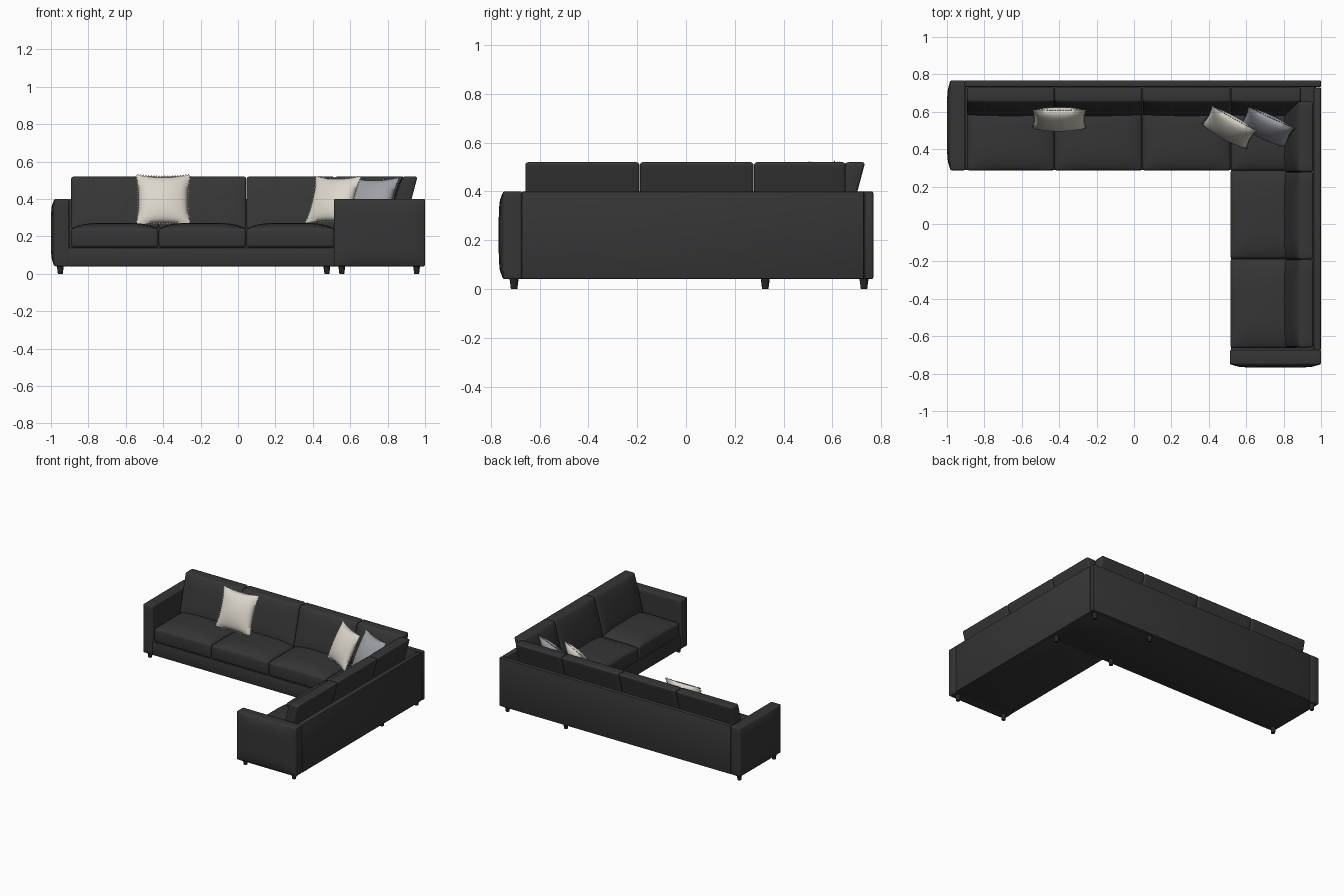
import bpy, bmesh, math
from mathutils import Vector, Matrix

if "Cube" in bpy.data.objects:
    bpy.data.objects.remove(bpy.data.objects["Cube"])


def material(name, rgb):
    m = bpy.data.materials.new(name)
    m.use_nodes = True
    m.diffuse_color = (*rgb, 1)
    m.node_tree.nodes["Principled BSDF"].inputs["Base Color"].default_value = (*rgb, 1)
    return m


CHARCOAL = material("charcoal fabric", (0.036, 0.036, 0.037))
BLACK = material("black legs", (0.02, 0.02, 0.02))
CREAM = material("cream fabric", (0.72, 0.68, 0.60))
GREY = material("blue grey fabric", (0.34, 0.35, 0.38))


def finish(bm, name, mat, angle=35):
    bmesh.ops.recalc_face_normals(bm, faces=bm.faces)
    mesh = bpy.data.meshes.new(name)
    bm.to_mesh(mesh)
    bm.free()
    mesh.materials.append(mat)
    for p in mesh.polygons:
        p.use_smooth = True
    mesh.set_sharp_from_angle(angle=math.radians(angle))
    obj = bpy.data.objects.new(name, mesh)
    bpy.context.collection.objects.link(obj)
    return obj


def bevel_corners(bm, width, segments=3):
    bmesh.ops.recalc_face_normals(bm, faces=bm.faces)
    edges = [e for e in bm.edges if e.calc_face_angle(0) > 0.7]
    bmesh.ops.bevel(bm, geom=edges, offset=width, segments=segments,
                    profile=0.5, affect='EDGES', clamp_overlap=True)


def box(name, lo, hi, width=0.005):
    bm = bmesh.new()
    bmesh.ops.create_cube(bm, size=1)
    lo, hi = Vector(lo), Vector(hi)
    for v in bm.verts:
        v.co = (lo + hi) / 2 + v.co * (hi - lo)
    bevel_corners(bm, width, 2)
    return finish(bm, name, CHARCOAL)


def puff(name, origin, u_axis, v_axis, w_axis, crown, width, power=4):
    """Slab spanned by three axes, with a domed face at the end of w."""
    o, U, V, W = map(Vector, (origin, u_axis, v_axis, w_axis))
    n = 10
    bm = bmesh.new()
    bmesh.ops.create_grid(bm, x_segments=n, y_segments=n, size=1)
    out = bmesh.ops.extrude_face_region(bm, geom=bm.faces[:])
    domed = {g for g in out["geom"] if isinstance(g, bmesh.types.BMVert)}
    for v in bm.verts:
        a, b = v.co.x, v.co.y
        p = o + U * (a + 1) / 2 + V * (b + 1) / 2
        if v in domed:
            p += W + W.normalized() * crown * (1 - abs(a) ** power) * (1 - abs(b) ** power)
        v.co = p
    bevel_corners(bm, width)
    return finish(bm, name, CHARCOAL, 50)


# Base frames and outer panels
box("long_base", (-0.91, 0.288, 0.04), (0.97, 0.74, 0.14))
box("short_base", (0.518, -0.69, 0.04), (0.97, 0.30, 0.14))
box("back_panel", (-0.905, 0.732, 0.04), (1.0, 0.768, 0.40), 0.007)
box("side_panel", (0.96, -0.675, 0.04), (1.0, 0.73, 0.40), 0.007)

# Arms with softly domed outer faces
puff("right_arm", (-0.902, 0.287, 0.04), (0, 0.481, 0), (0, 0, 0.36),
     (-0.08, 0, 0), 0.018, 0.008, 6)
puff("front_arm", (0.512, -0.673, 0.04), (0.488, 0, 0), (0, 0, 0.36),
     (0, -0.077, 0), 0.018, 0.008, 6)

# Seat cushions: long run, then short run
xs = [-0.893, -0.425, 0.045, 0.517, 0.87]
for i, (a, b) in enumerate(zip(xs, xs[1:])):
    puff(f"long_seat_{i + 1}", (a + 0.001, 0.285, 0.141), (b - a - 0.002, 0, 0),
         (0, 0.36, 0), (0, 0, 0.102), 0.03, 0.016)
ys = [-0.665, -0.187, 0.287]
for i, (a, b) in enumerate(zip(ys, ys[1:])):
    puff(f"short_seat_{i + 1}", (0.515, a + 0.001, 0.141), (0.36, 0, 0),
         (0, b - a - 0.002, 0), (0, 0, 0.102), 0.03, 0.016)

# Leaning back cushions: long run, then short run
LEAN, RISE, THICK = 0.075, 0.28, 0.08
xs[-1] = 0.893
for i, (a, b) in enumerate(zip(xs, xs[1:])):
    puff(f"long_back_{i + 1}", (a + 0.001, 0.66, 0.24), (b - a - 0.002, 0, 0),
         (0, LEAN, RISE), (0, -THICK, 0), 0.015, 0.012)
ys = [-0.66, -0.19, 0.278, 0.655]
for i, (a, b) in enumerate(zip(ys, ys[1:])):
    puff(f"short_back_{i + 1}", (0.885, a + 0.001, 0.24), (0, b - a - 0.002, 0),
         (LEAN, 0, RISE), (-THICK, 0, 0), 0.015, 0.012)

# Tapered legs
for i, (x, y) in enumerate([(-0.95, 0.325), (-0.95, 0.73), (0.475, 0.325), (0.475, 0.73),
                            (0.955, 0.325), (0.955, 0.73), (0.555, -0.705), (0.955, -0.705)]):
    bm = bmesh.new()
    bmesh.ops.create_cone(bm, cap_ends=True, segments=16, radius1=0.013, radius2=0.019,
                          depth=0.045, matrix=Matrix.Translation((x, y, 0.0225)))
    finish(bm, f"leg_{i + 1}", BLACK)


def pillow(name, centre, heading, lean, half, mat):
    """Plump square pillow with pointed corners and a toothed trim."""
    def outline(a, b):
        return Vector((a * half * (1 - 0.07 * (1 - b * b)), 0,
                       b * half * (1 - 0.07 * (1 - a * a))))
    bm = bmesh.new()
    for side in (-1, 1):
        grid = bmesh.ops.create_grid(bm, x_segments=16, y_segments=16, size=1)
        for v in grid["verts"]:
            a, b = v.co.x, v.co.y
            fat = max(0, (1 - a * a) * (1 - b * b)) ** 0.55
            v.co = outline(a, b) + Vector((0, side * 0.05 * fat, 0))
    bmesh.ops.remove_doubles(bm, verts=bm.verts, dist=0.0005)
    # Toothed trim around the seam
    teeth = 20
    for k in range(4):
        turn = Matrix.Rotation(k * math.pi / 2, 3, 'Y')
        for j in range(teeth):
            t0, t1 = (2 * (j + s) / teeth - 1 for s in (0.1, 0.9))
            p, q = outline(t0, 1), outline(t1, 1)
            tip = (p + q) / 2 + Vector((0, 0, 0.009))
            bm.faces.new([bm.verts.new(turn @ c) for c in (p, q, tip)])
    place = (Matrix.Translation(centre) @ Matrix.Rotation(math.radians(heading), 4, 'Z')
             @ Matrix.Rotation(math.radians(-lean), 4, 'X'))
    bm.transform(place)
    finish(bm, name, mat, 80)


# Throw pillows
pillow("cream_pillow_left", (-0.40, 0.56, 0.395), 0, 21, 0.142, CREAM)
pillow("cream_pillow_corner", (0.508, 0.515, 0.396), -29, 25, 0.135, CREAM)
pillow("grey_pillow_corner", (0.71, 0.518, 0.388), -25, 25, 0.135, GREY)
